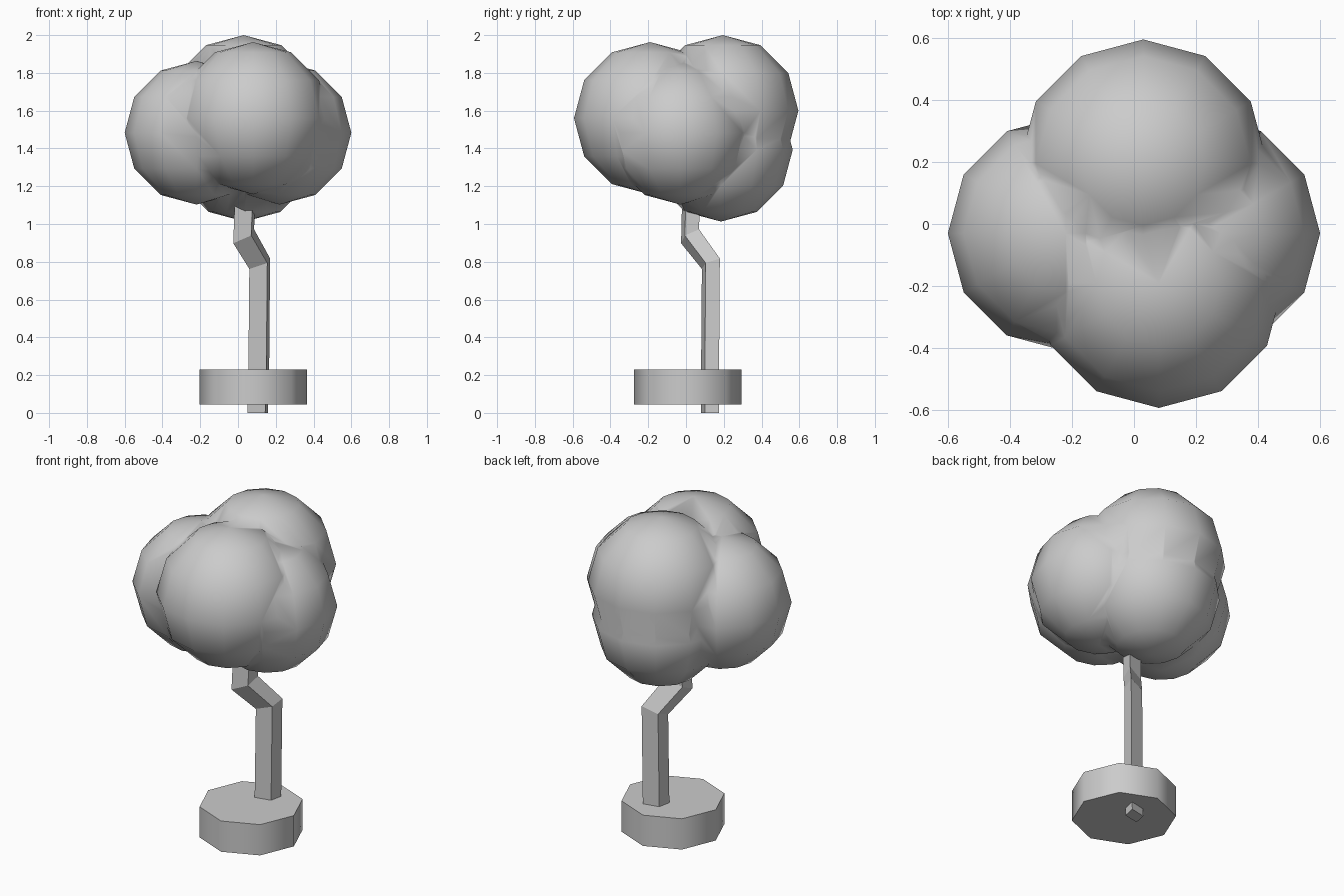
import bpy, bmesh, math

if "Cube" in bpy.data.objects:
    bpy.data.objects.remove(bpy.data.objects["Cube"])

# Crown: overlapping 12-sided spheres fused into one smooth blob
blobs = [((0.03, 0.195, 1.60), 0.40), ((0.08, -0.19, 1.56), 0.403),
         ((-0.22, -0.03, 1.483), 0.38), ((0.22, -0.03, 1.483), 0.38),
         ((0.035, 0.185, 1.393), 0.38)]


def blob(centre, radius):
    bpy.ops.mesh.primitive_uv_sphere_add(segments=12, ring_count=6,
                                         radius=radius, location=centre)
    return bpy.context.object


crown = blob(*blobs[0])
crown.name = "leaf_crown"
for centre, radius in blobs[1:]:
    part = blob(centre, radius)
    mod = crown.modifiers.new("fuse", 'BOOLEAN')
    mod.operation, mod.solver, mod.object = 'UNION', 'EXACT', part
    bpy.context.view_layer.objects.active = crown
    bpy.ops.object.modifier_apply(modifier=mod.name)
    bpy.data.objects.remove(part)
for poly in crown.data.polygons:
    poly.use_smooth = True

# Trunk: four-sided section swept along a bent path, mitred at the bends
section = [(-0.055, -0.048), (0.04, -0.028), (0.055, 0.047), (-0.04, 0.027)]
path = [(0.104, 0.128, 0.0, 0), (0.11, 0.128, 0.24, 0), (0.115, 0.132, 0.79, 0.3),
        (0.03, 0.022, 0.935, 0.4), (0.042, 0.03, 1.25, 0)]
bm = bmesh.new()
rings = [[bm.verts.new((x + u, y + v, z + tilt * (u + v) * 0.9)) for u, v in section]
         for x, y, z, tilt in path]
for low, high in zip(rings, rings[1:]):
    for i in range(4):
        j = (i + 1) % 4
        bm.faces.new((low[i], low[j], high[j], high[i]))
bm.faces.new(rings[0][::-1])
bm.faces.new(rings[-1])
mesh = bpy.data.meshes.new("trunk")
bm.to_mesh(mesh)
bm.free()
bpy.context.collection.objects.link(bpy.data.objects.new("trunk", mesh))

# Octagonal base with smooth sides and sharp rims
bpy.ops.mesh.primitive_cylinder_add(vertices=8, radius=0.285, depth=0.185,
                                    location=(0.08, 0.01, 0.1375))
base = bpy.context.object
base.name = "base"
bpy.ops.object.shade_smooth_by_angle(angle=math.radians(50))
